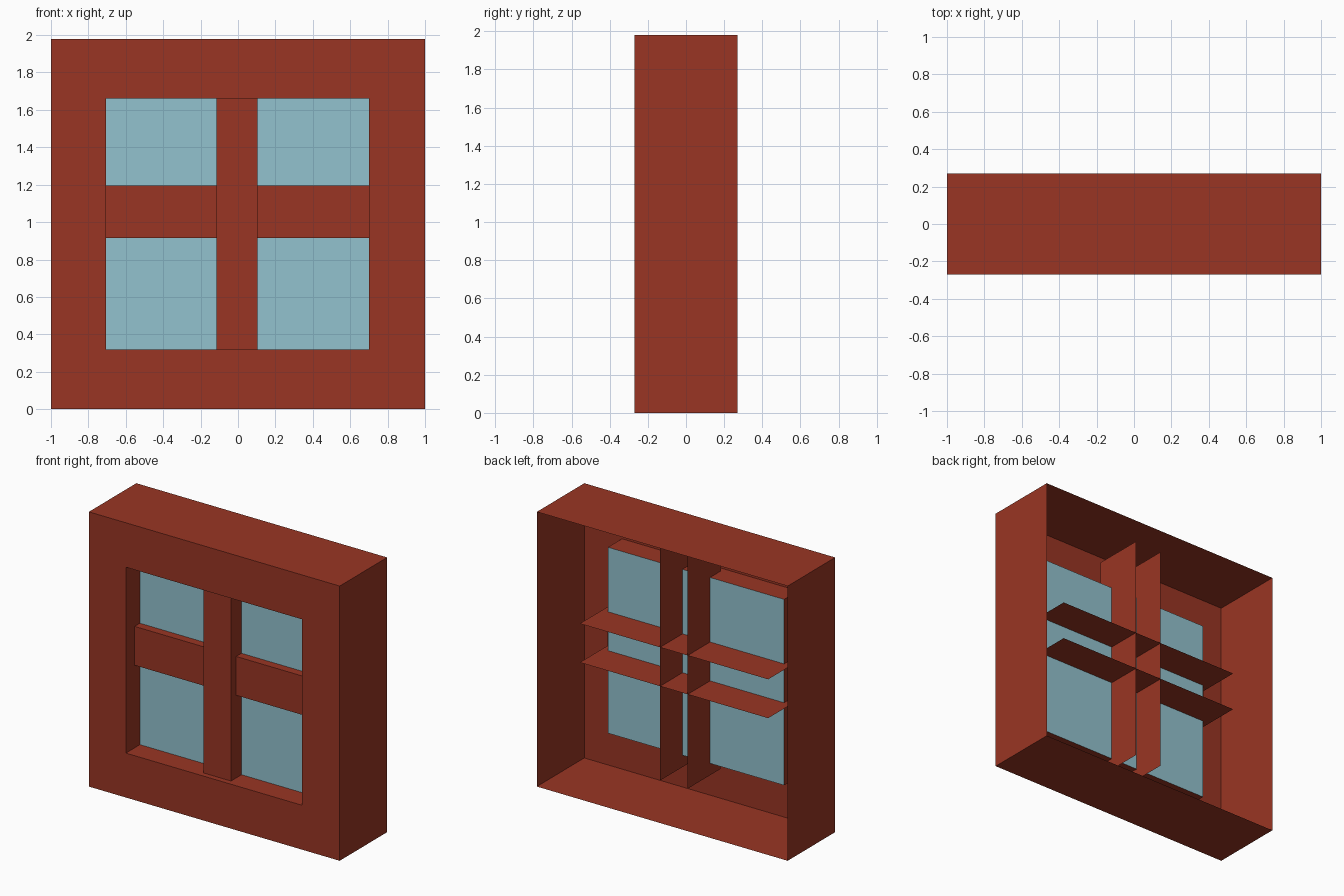
import bpy
import bmesh
from mathutils import Vector

if "Cube" in bpy.data.objects:
    bpy.data.objects.remove(bpy.data.objects["Cube"])


def material(name, rgb):
    mat = bpy.data.materials.new(name)
    mat.use_nodes = True
    mat.diffuse_color = (*rgb, 1)
    mat.node_tree.nodes["Principled BSDF"].inputs["Base Color"].default_value = (*rgb, 1)
    return mat


def finish(name, bm, mat):
    mesh = bpy.data.meshes.new(name)
    bm.to_mesh(mesh)
    bm.free()
    mesh.materials.append(mat)
    obj = bpy.data.objects.new(name, mesh)
    bpy.context.collection.objects.link(obj)
    return obj


def rectangle(bm, size, y):
    """Four corners, counter-clockwise from the front."""
    x0, x1, z0, z1 = size
    return [bm.verts.new((x, y, z)) for x, z in ((x0, z0), (x1, z0), (x1, z1), (x0, z1))]


def shell(name, sections, mat):
    """Skin a run of rectangles, leaving both ends open."""
    bm = bmesh.new()
    loops = [rectangle(bm, size, y) for size, y in sections]
    for a, b in zip(loops, loops[1:]):
        for i in range(4):
            j = (i + 1) % 4
            bm.faces.new((a[i], a[j], b[j], b[i]))
    return finish(name, bm, mat)


def open_bar(name, size, front, back, open_directions, mat):
    """Thin box with the faces towards the given directions left out."""
    x0, x1, z0, z1 = size
    bm = bmesh.new()
    bmesh.ops.create_cube(bm, size=1)
    bm.normal_update()
    gone = [f for f in bm.faces
            if any(f.normal.dot(Vector(d)) > 0.9 for d in open_directions)]
    bmesh.ops.delete(bm, geom=gone, context="FACES")
    bmesh.ops.scale(bm, vec=(x1 - x0, back - front, z1 - z0), verts=bm.verts)
    bmesh.ops.translate(bm, vec=((x0 + x1) / 2, (front + back) / 2, (z0 + z1) / 2),
                        verts=bm.verts)
    return finish(name, bm, mat)


brick_red = material("brick red", (0.32, 0.036, 0.017))
pale_blue = material("pale blue glass", (0.29, 0.54, 0.62))

OUTER = (-1, 1, 0, 1.98)
OPENING = (-0.705, 0.7, 0.32, 1.66)
FRONT, BACK, PANE = -0.27, 0.27, -0.11
BAR_BACK = 0.145
REAR, LEFT, RIGHT, UP, DOWN = (0, 1, 0), (1, 0, 0), (-1, 0, 0), (0, 0, 1), (0, 0, -1)

# Open-backed casing: outer walls, front face and the reveal around the opening
shell("window_frame", [(OUTER, BACK), (OUTER, FRONT), (OPENING, FRONT), (OPENING, PANE)],
      brick_red)

# Glass closing the reveal
bm = bmesh.new()
bm.faces.new(rectangle(bm, OPENING, PANE))
finish("glass_pane", bm, pale_blue)

# Crossing glazing bars, hollow and open at the rear and at both ends
open_bar("vertical_bar", (-0.115, 0.105, 0.235, 1.91), -0.23, BAR_BACK,
         (REAR, UP, DOWN), brick_red)
open_bar("horizontal_bar", (-0.757, 0.745, 0.915, 1.195), -0.17, BAR_BACK,
         (REAR, LEFT, RIGHT), brick_red)
